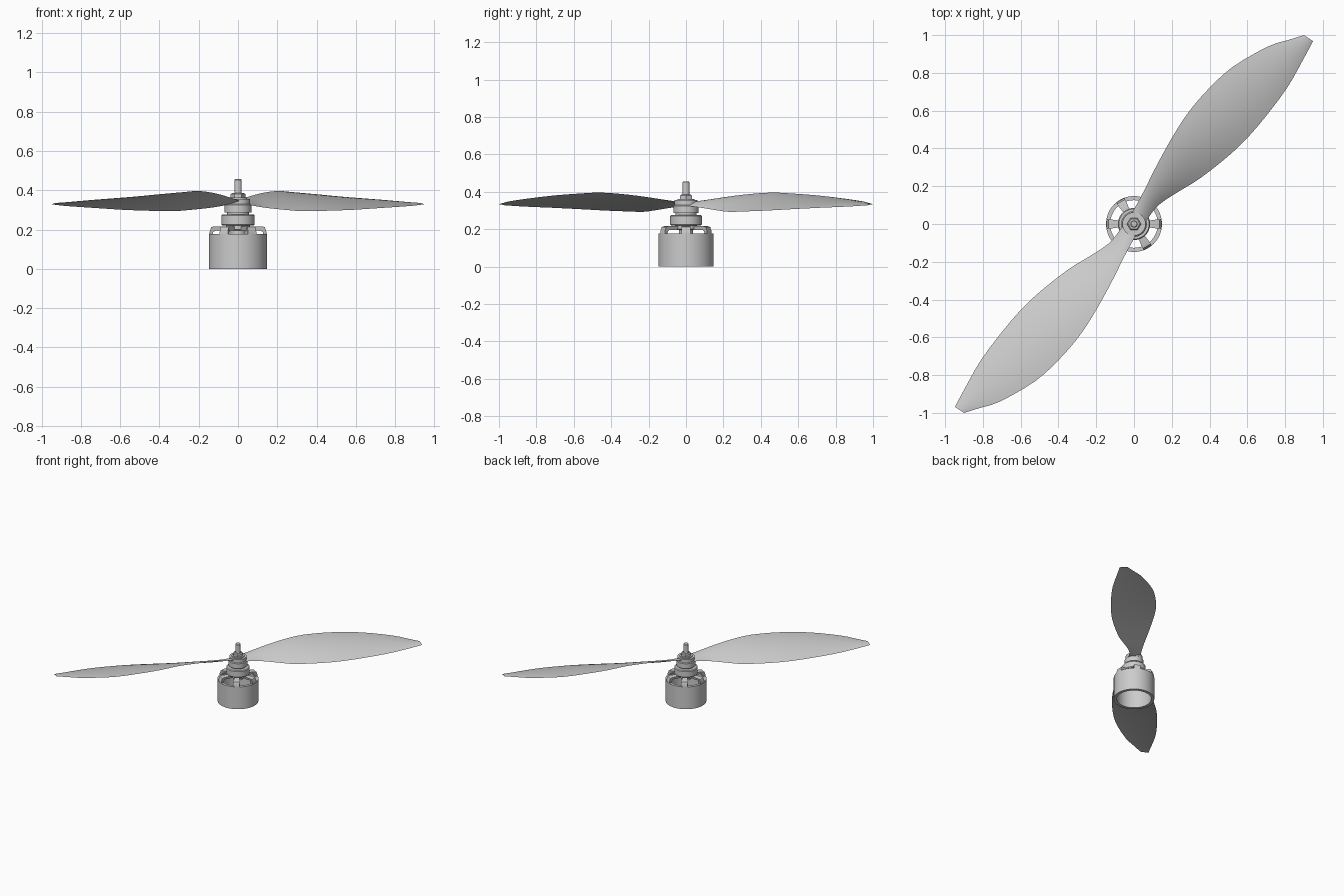
import bpy, bmesh, math
from mathutils import Vector, Matrix

if "Cube" in bpy.data.objects:
    bpy.data.objects.remove(bpy.data.objects["Cube"])

grey = bpy.data.materials.new("plain grey")
grey.use_nodes = True
colour = (0.6, 0.6, 0.6, 1)
grey.diffuse_color = colour
grey.node_tree.nodes["Principled BSDF"].inputs["Base Color"].default_value = colour


def finish(name, bm, angle=35):
    bmesh.ops.remove_doubles(bm, verts=bm.verts, dist=1e-5)
    bmesh.ops.recalc_face_normals(bm, faces=bm.faces)
    mesh = bpy.data.meshes.new(name)
    bm.to_mesh(mesh)
    bm.free()
    mesh.materials.append(grey)
    ob = bpy.data.objects.new(name, mesh)
    bpy.context.collection.objects.link(ob)
    bpy.ops.object.select_all(action="DESELECT")
    ob.select_set(True)
    bpy.context.view_layer.objects.active = ob
    bpy.ops.object.shade_smooth_by_angle(angle=math.radians(angle))
    return ob


def lathe(name, profile, sides=48, closed=False):
    """Spin a radius/height profile about the z axis."""
    bm = bmesh.new()
    vs = [bm.verts.new((r, 0, z)) for r, z in profile]
    pairs = list(zip(vs, vs[1:])) + ([(vs[-1], vs[0])] if closed else [])
    edges = [bm.edges.new(p) for p in pairs]
    bmesh.ops.spin(bm, geom=vs + edges, cent=(0, 0, 0), axis=(0, 0, 1),
                   angle=math.tau, steps=sides, use_merge=True)
    return finish(name, bm)


# Hollow motor bell, open at both ends
lathe("motor_bell", [(.126, 0), (.148, 0), (.148, .177), (.126, .177)], 64, True)

# Six arched spokes joining the bell to its hub
SPOKE = [(.04, .216), (.122, .216), (.136, .212), (.147, .188), (.147, .172),
         (.128, .172), (.126, .187), (.112, .196), (.04, .196)]
bm = bmesh.new()
for i in range(6):
    turn = Matrix.Rotation(i * math.tau / 6, 3, "Z")
    sides = []
    for s in (-1, 1):
        sides.append([bm.verts.new(turn @ Vector((
            min(x, math.sqrt(.147 ** 2 - .025 ** 2) if x > .14 else x),
            s * (.012 if x < .12 else .024), z))) for x, z in SPOKE])
    a, b = sides
    bm.faces.new(a)
    bm.faces.new(b[::-1])
    for j in range(len(a)):
        k = (j + 1) % len(a)
        bm.faces.new((a[j], b[j], b[k], a[k]))
finish("bell_spokes", bm)

# Turned parts stacked up the axis
lathe("bell_hub", [(0, .178), (.038, .178), (.038, .196), (.06, .2), (.06, .222), (0, .222)])
lathe("collar", [(0, .22), (.079, .22), (.085, .226), (.085, .27), (.08, .276), (0, .276)])
lathe("neck", [(0, .274), (.055, .274), (.055, .288), (0, .288)])
lathe("propeller_hub", [(0, .286), (.068, .286), (.068, .325), (.062, .33),
                        (.062, .356), (0, .356)])
lathe("washer", [(0, .355), (.046, .355), (.046, .362), (0, .362)])
lathe("lock_nut", [(0, .36), (.037, .36), (.037, .38), (.03, .386), (0, .386)], 6)
lathe("shaft", [(0, .35), (.019, .35), (.019, .452), (.015, .456), (0, .456)], 24)

# Blade stations: raised edge and lowered edge, from root to tip
STATIONS = [
    ((-.01, .06, .345), (.06, .01, .325)),
    ((.05, .17, .366), (.13, .10, .312)),
    ((.12, .31, .385), (.25, .18, .299)),
    ((.20, .455, .396), (.34, .235, .293)),
    ((.28, .58, .390), (.47, .335, .296)),
    ((.38, .70, .381), (.58, .435, .300)),
    ((.52, .83, .366), (.69, .56, .307)),
    ((.71, .94, .350), (.81, .72, .315)),
    ((.82, .975, .341), (.89, .86, .321)),
    ((.90, 1.0, .334), (.948, .968, .328)),
]
STEPS = 10


def smooth_point(side, t):
    """Catmull-Rom point along one blade edge."""
    i = min(int(t), len(STATIONS) - 2)
    f = t - i
    p = [Vector(STATIONS[max(0, min(len(STATIONS) - 1, i + k))][side]) for k in (-1, 0, 1, 2)]
    return .5 * (2 * p[1] + (p[2] - p[0]) * f
                 + (2 * p[0] - 5 * p[1] + 4 * p[2] - p[3]) * f * f
                 + (3 * p[1] - p[0] - 3 * p[2] + p[3]) * f ** 3)


def blade(name, angle):
    bm = bmesh.new()
    rings = []
    count = (len(STATIONS) - 1) * 3
    for n in range(count + 1):
        a, b = (smooth_point(s, n / 3) for s in (0, 1))
        chord = (b - a).length
        thick = .004 + .012 * (1 - n / count)
        ring = []
        for face in (1, -1):
            for k in range(STEPS):
                u = k / STEPS if face > 0 else 1 - k / STEPS
                bulge = 4 * u * (1 - u)
                lift = bulge * (.04 * chord + face * thick / 2)
                ring.append(bm.verts.new(a.lerp(b, u) + Vector((0, 0, lift))))
        rings.append(ring)
    for r, s in zip(rings, rings[1:]):
        for j in range(len(r)):
            k = (j + 1) % len(r)
            bm.faces.new((r[j], r[k], s[k], s[j]))
    bm.faces.new(rings[0])
    bm.faces.new(rings[-1][::-1])
    bm.transform(Matrix.Rotation(angle, 4, "Z"))
    finish(name, bm)


blade("left_blade", 0)
blade("right_blade", math.pi)
